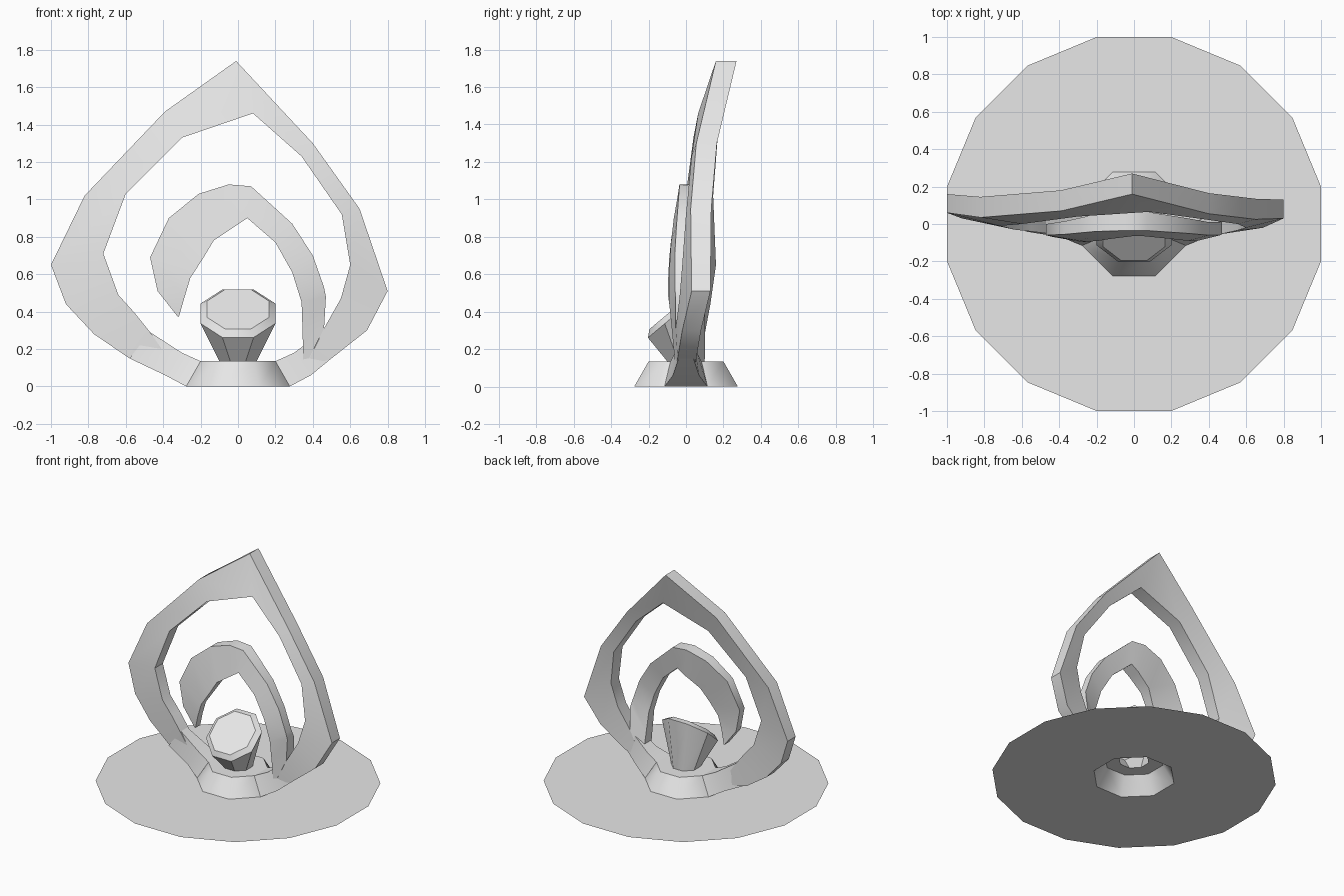
import bpy, bmesh
from math import sin, cos, pi, radians
from mathutils import Vector

cube = bpy.data.objects.get("Cube")
if cube:
    bpy.data.objects.remove(cube, do_unlink=True)

# Single pale grey material
GREY = (0.8, 0.8, 0.8, 1)
mat = bpy.data.materials.new("pale_grey")
mat.use_nodes = True
mat.diffuse_color = GREY
mat.node_tree.nodes["Principled BSDF"].inputs["Base Color"].default_value = GREY


def finish(name, bm, fix_normals=False):
    if fix_normals:
        bmesh.ops.remove_doubles(bm, verts=bm.verts, dist=0.0005)
        bmesh.ops.recalc_face_normals(bm, faces=bm.faces)
    mesh = bpy.data.meshes.new(name)
    bm.to_mesh(mesh)
    bm.free()
    mesh.materials.append(mat)
    mesh.shade_smooth()
    mesh.set_sharp_from_angle(angle=radians(40))
    obj = bpy.data.objects.new(name, mesh)
    bpy.context.collection.objects.link(obj)
    return obj


def polygon(bm, sides, apothem, center, tilt=0.0):
    """Regular polygon with flat sides facing the axes, tipped towards the front."""
    r = apothem / cos(pi / sides)
    loop = []
    for i in range(sides):
        a = (i + 0.5) * 2 * pi / sides
        x, v = r * cos(a), r * sin(a)
        loop.append(bm.verts.new(Vector(center) + Vector((x, v * cos(tilt), v * sin(tilt)))))
    return loop


def bridge(bm, low, high):
    n = len(low)
    for i in range(n):
        j = (i + 1) % n
        bm.faces.new((low[i], low[j], high[j], high[i]))


def loft(bm, sections, cap=True):
    loops = [[bm.verts.new(p) for p in s] for s in sections]
    for a, b in zip(loops, loops[1:]):
        bridge(bm, a, b)
    if cap:
        bm.faces.new(loops[0][::-1])
        bm.faces.new(loops[-1])


# Ground plate: thin sheet with an octagonal hole under the collar
bm = bmesh.new()
rim = polygon(bm, 16, 1.0, (0, 0, 0))
hole = polygon(bm, 8, 0.277, (0, 0, 0))
for k in range(8):
    n = (k + 1) % 8
    bm.faces.new((rim[2 * k], rim[2 * k + 1], hole[k]))
    bm.faces.new((rim[2 * k + 1], rim[(2 * k + 2) % 16], hole[n], hole[k]))
finish("ground_plate", bm)

# Collar: hollow octagonal cone with a flat top ring
bm = bmesh.new()
collar = [polygon(bm, 8, r, (0, 0, z)) for r, z in ((0.277, 0), (0.2, 0.135), (0.1, 0.135))]
for low, high in zip(collar, collar[1:]):
    bridge(bm, low, high)
finish("collar", bm)

# Cup: flared octagon tipped forward, chamfered rim and flat face
bm = bmesh.new()
TILT = radians(40)
axis = Vector((0, -sin(TILT), cos(TILT)))
mouth = Vector((0, -0.05, 0.39))
cup = [polygon(bm, 8, 0.1, (0, 0, 0.135)),
       polygon(bm, 8, 0.2, mouth, TILT),
       polygon(bm, 8, 0.165, mouth + axis * 0.03, TILT)]
for low, high in zip(cup, cup[1:]):
    bridge(bm, low, high)
bm.faces.new(cup[-1])
finish("cup", bm)

# Wings: collar sides drawn out and up into the flame bands
# Each row: bottom x, z, half depth, then top x, z, half depth
WING = [(0.277, 0, 0.115, 0.2, 0.135, 0.083),
        (0.39, 0.06, 0.07, 0.3, 0.18, 0.06)]
ENDS = {"left_wing": (1, (0.5, 0.15, 0.04, 0.42, 0.27, 0.04)),
        "right_wing": (-1, (0.58, 0.15, 0.04, 0.47, 0.29, 0.04))}
for name, (side, end) in ENDS.items():
    bm = bmesh.new()
    sections = []
    for bx, bz, bd, tx, tz, td in WING + [end]:
        sections.append([(side * bx, -bd, bz), (side * bx, bd, bz),
                         (side * tx, td, tz), (side * tx, -td, tz)])
    loft(bm, sections, cap=False)
    finish(name, bm, True)


def band(name, rows):
    """Rows: outer x, z, front y; inner x, z, front y; depth."""
    bm = bmesh.new()
    sections = []
    for ox, oz, oy, ix, iz, iy, d in rows:
        sections.append([(ox, oy, oz), (ix, iy, iz), (ix, iy + d, iz), (ox, oy + d, oz)])
    loft(bm, sections)
    finish(name, bm, True)


# Outer flame: from the right tip, over the peak, to the left tip
band("outer_flame", [
    (-.34, .09, -.05, -.335, .095, -.05, .1),
    (-.58, .15, -.03, -.47, .29, -.05, .1),
    (-.77, .28, 0, -.55, .39, -.04, .1),
    (-.92, .44, .03, -.64, .49, -.03, .1),
    (-1, .65, .06, -.72, .71, -.01, .1),
    (-.82, 1.02, .035, -.6, 1.03, 0, .11),
    (-.39, 1.47, .07, -.3, 1.33, .04, .11),
    (-.01, 1.74, .16, .08, 1.46, .065, .11),
    (.4, 1.3, .055, .34, 1.23, .03, .11),
    (.65, .95, .025, .555, .92, 0, .11),
    (.8, .51, .03, .6, .65, -.02, .1),
    (.69, .3, -.02, .55, .47, -.035, .1),
    (.5, .15, -.045, .46, .31, -.055, .1),
    (.35, .09, -.055, .355, .095, -.055, .1)])

# Inner flame: from the shared left foot, over the arch, to its loose tip
band("inner_flame", [
    (.46, .31, -.055, .35, .09, -.055, .1),
    (.47, .48, -.055, .345, .3, -.075, .08),
    (.46, .53, -.06, .34, .45, -.09, .07),
    (.4, .7, -.06, .29, .61, -.09, .07),
    (.29, .87, -.05, .2, .77, -.08, .08),
    (.07, 1.07, -.035, .05, .9, -.065, .1),
    (-.05, 1.08, -.035, -.01, .86, -.065, .1),
    (-.21, 1.03, -.04, -.13, .78, -.08, .09),
    (-.37, .9, -.055, -.19, .68, -.09, .07),
    (-.47, .69, -.06, -.255, .58, -.095, .06),
    (-.43, .51, -.07, -.285, .48, -.095, .06),
    (-.32, .37, -.08, -.315, .375, -.08, .06)])
